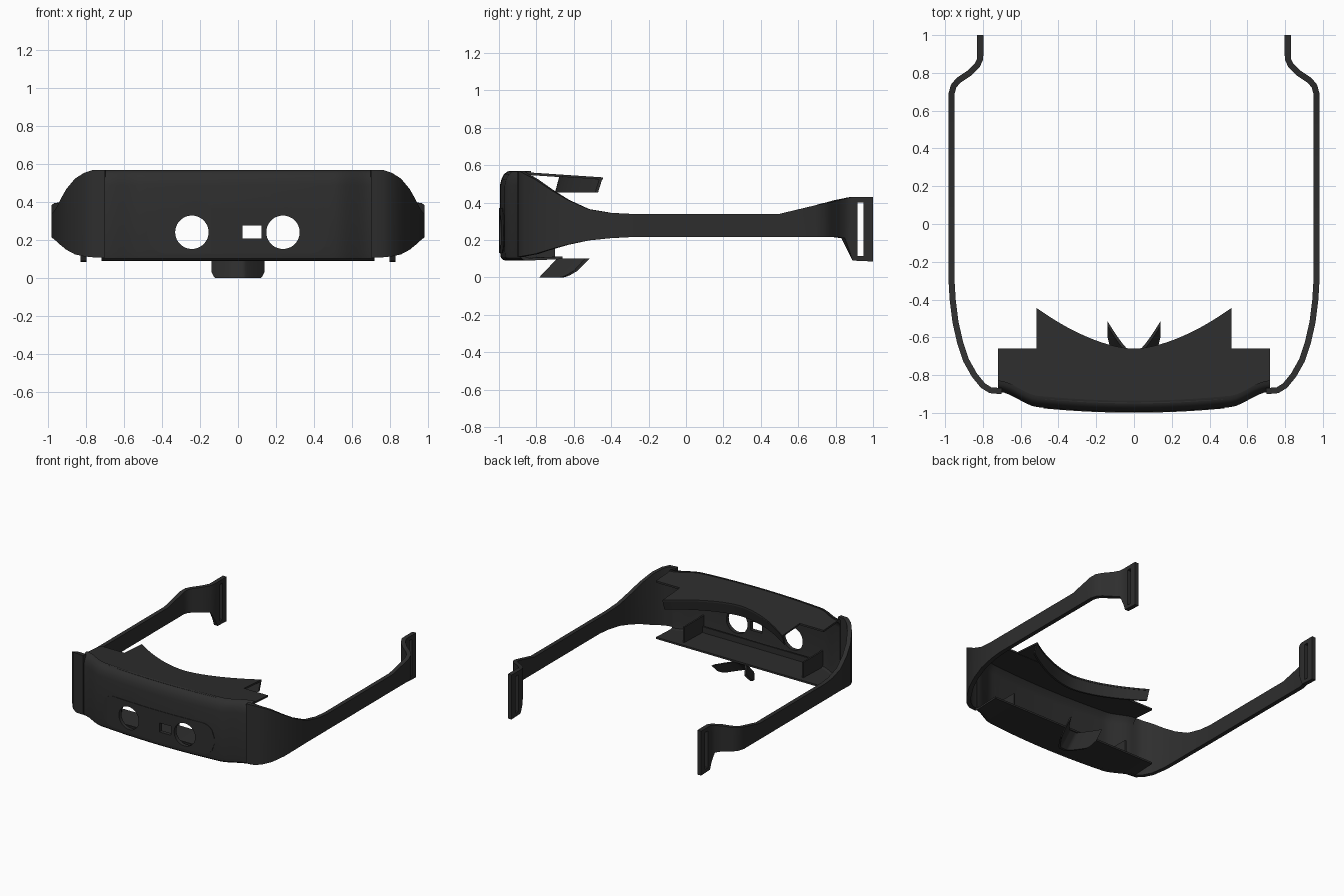
import bpy, bmesh, math
from mathutils import Vector

cube = bpy.data.objects.get("Cube")
if cube:
    bpy.data.objects.remove(cube, do_unlink=True)

black = bpy.data.materials.new("matte_black_plastic")
black.use_nodes = True
color = (0.027, 0.027, 0.027, 1)
black.diffuse_color = color
bsdf = next(n for n in black.node_tree.nodes if n.type == 'BSDF_PRINCIPLED')
bsdf.inputs["Base Color"].default_value = color
bsdf.inputs["Roughness"].default_value = 0.6


def loft(name, rings):
    """Closed solid skinned through a list of equal-length rings."""
    bm = bmesh.new()
    loops = [[bm.verts.new(p) for p in ring] for ring in rings]
    n = len(loops[0])
    for a, b in zip(loops, loops[1:]):
        for i in range(n):
            j = (i + 1) % n
            bm.faces.new((a[i], a[j], b[j], b[i]))
    bm.faces.new(loops[0])
    bm.faces.new(loops[-1])
    bmesh.ops.recalc_face_normals(bm, faces=bm.faces)
    mesh = bpy.data.meshes.new(name)
    bm.to_mesh(mesh)
    bm.free()
    obj = bpy.data.objects.new(name, mesh)
    bpy.context.collection.objects.link(obj)
    mesh.materials.append(black)
    return obj


def activate(obj):
    bpy.ops.object.select_all(action='DESELECT')
    obj.select_set(True)
    bpy.context.view_layer.objects.active = obj


def smooth(obj):
    activate(obj)
    bpy.ops.object.shade_smooth_by_angle(angle=math.radians(32))


def cut(obj, cutters):
    for c in cutters:
        activate(obj)
        mod = obj.modifiers.new("cut", 'BOOLEAN')
        mod.operation = 'DIFFERENCE'
        mod.solver = 'EXACT'
        mod.object = c
        bpy.ops.object.modifier_apply(modifier=mod.name)


def box(name, lo, hi):
    return loft(name, [[(x, lo[1], lo[2]), (x, hi[1], lo[2]), (x, hi[1], hi[2]), (x, lo[1], hi[2])]
                       for x in (lo[0], hi[0])])


def spread(half, count):
    return [half * (2 * i / count - 1) for i in range(count + 1)]


def front_y(x):
    """Depth of the curved face: shallow bow, then an S-bend to the sides."""
    a = abs(x)
    if a < 0.5:
        return -0.995 + 0.1 * a * a
    t = min(1, (a - 0.5) / 0.22)
    return -0.97 + 0.082 * t * t * (3 - 2 * t)


def top_z(y):
    return 0.57 - 0.067 * (y + 0.97)


# Front shell: rounded upper and lower edges, hollow behind
profile = [(0.05, 0.09), (0.02, 0.092), (0.005, 0.105), (0, 0.14), (0, 0.49), (0.008, 0.525),
           (0.022, 0.552), (0.04, 0.566), (0.06, 0.57)]
inner = [(0.06, 0.556), (0.03, 0.52), (0.025, 0.49), (0.025, 0.14), (0.03, 0.11), (0.05, 0.104)]
shell = loft("front_shell", [[(x, front_y(x) + d, z) for d, z in profile + inner]
                             for x in spread(0.72, 48)])


# Raised face panel with rounded ends
def panel_ring(x):
    r = 0.1
    d = max(0, r - (0.48 - abs(x)))
    dz = r - math.sqrt(max(0, r * r - d * d))
    y = front_y(x)
    return [(x, y - 0.004, 0.13 + dz), (x, y - 0.004, 0.37 - dz),
            (x, y + 0.004, 0.37 - dz), (x, y + 0.004, 0.13 + dz)]


panel = loft("face_panel", [panel_ring(x) for x in spread(0.48, 48)])

# Lens holes and sensor window
cutters = [box("window_cutter", (0.025, -1.1, 0.208), (0.125, -0.8, 0.278))]
for x in (-0.243, 0.237):
    bpy.ops.mesh.primitive_cylinder_add(vertices=48, radius=0.088, depth=0.3,
                                        location=(x, -0.95, 0.242), rotation=(math.pi / 2, 0, 0))
    cutters.append(bpy.context.object)
for part in (shell, panel):
    cut(part, cutters)
for c in cutters:
    bpy.data.objects.remove(c, do_unlink=True)
smooth(shell)


# Upper and lower shelves
def sheet_ring(x, y0, y1, z0, z1, thick):
    return [(x, y0, z0), (x, y1, z1), (x, y1, z1 - thick), (x, y0, z0 - thick)]


rings_top, rings_low = [], []
for x in spread(0.72, 48):
    y = front_y(x) + 0.045
    rings_top.append(sheet_ring(x, y, -0.66, top_z(y), top_z(-0.66), 0.014))
    rings_low.append(sheet_ring(x, y, -0.66, 0.104, 0.112, 0.014))
smooth(loft("upper_shelf", rings_top))
smooth(loft("lower_shelf", rings_low))

# Tray on the lower shelf
for side, s in (("left", 1), ("right", -1)):
    box(side + "_tray_plate", (s * 0.505, -0.955, 0.1), (s * 0.517, -0.7, 0.23))
box("tray_front_wall", (-0.51, -0.935, 0.1), (0.51, -0.923, 0.15))


# Forehead rest: flat lid plus a curved wall
def brow_y(x):
    return -0.66 + 0.215 * (abs(x) / 0.515) ** 1.7


lid, wall = [], []
for x in spread(0.515, 32):
    y = brow_y(x)
    lid.append(sheet_ring(x, -0.68, y, top_z(-0.68), top_z(y), 0.012))
    wall.append([(x, y, top_z(y)), (x, y - 0.025, 0.455),
                 (x, y - 0.04, 0.455), (x, y - 0.015, top_z(y))])
smooth(loft("forehead_lid", lid))
smooth(loft("forehead_rest", wall))

# Nose rest: slanted saddle
rings = []
for x in spread(0.14, 28):
    a = abs(x)
    y = -0.665 + 0.15 * max(0, (a - 0.03) / 0.11) ** 1.2
    z = 0.035 * max(0, (a - 0.115) / 0.025) ** 2
    back = y - 0.1 + z
    rings.append([(x, y, 0.1), (x, back, z), (x, back - 0.02, z), (x, y - 0.025, 0.1)])
smooth(loft("nose_rest", rings))

# Temple arms: centre x, y, lower z, upper z
stations = [(.70, -.885, .11, .57), (.76, -.88, .11, .57), (.80, -.855, .115, .555),
            (.845, -.80, .125, .525), (.89, -.72, .15, .47), (.92, -.63, .175, .415),
            (.945, -.52, .198, .365), (.96, -.4, .21, .345), (.966, -.3, .215, .34),
            (.966, .5, .215, .34), (.966, .69, .215, .385), (.955, .73, .215, .395),
            (.93, .76, .215, .4), (.87, .8, .215, .412), (.83, .84, .21, .42),
            (.816, .87, .14, .428), (.814, .89, .09, .43), (.814, 1, .085, .43)]
for side, s in (("left", 1), ("right", -1)):
    rings = []
    for i, (x, y, lo, hi) in enumerate(stations):
        p, q = stations[max(i - 1, 0)], stations[min(i + 1, len(stations) - 1)]
        t = Vector((q[0] - p[0], q[1] - p[1])).normalized() * 0.016
        ox, oy = t.y, -t.x
        if i == len(stations) - 1:
            oy = 0
        rings.append([(s * (x + ox), y + oy, lo), (s * (x + ox), y + oy, hi),
                      (s * (x - ox), y - oy, hi), (s * (x - ox), y - oy, lo)])
    arm = loft(side + "_temple_arm", rings)
    slot = box("slot_cutter", (s * 0.7, 0.917, 0.115), (s * 0.9, 0.95, 0.4))
    cut(arm, [slot])
    bpy.data.objects.remove(slot, do_unlink=True)
    smooth(arm)
